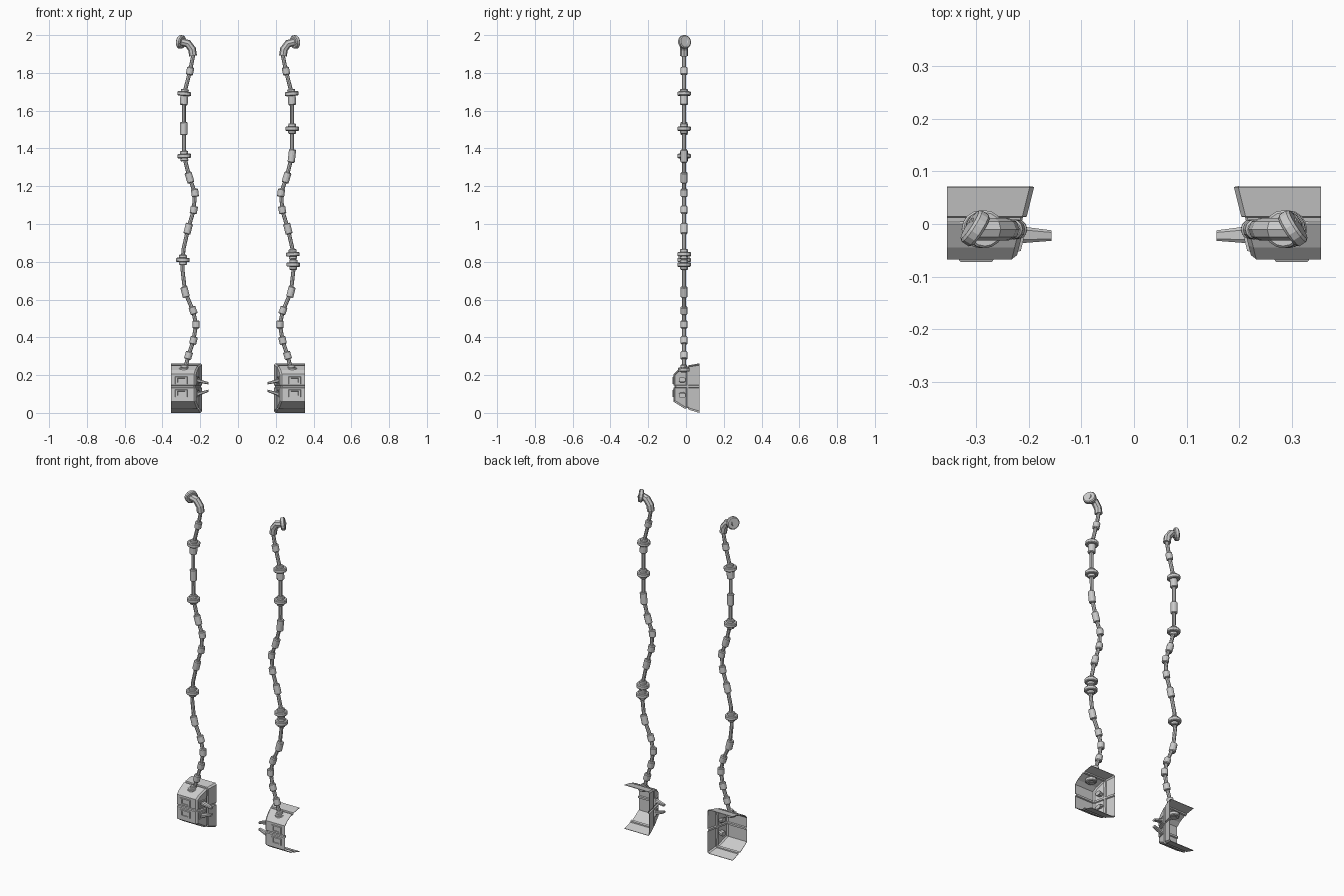
import bpy, bmesh
from math import pi
from mathutils import Vector

if "Cube" in bpy.data.objects:
    bpy.data.objects.remove(bpy.data.objects["Cube"])


def add_object(name, bm, mirror=False, thick=0):
    mesh = bpy.data.meshes.new(name)
    bm.to_mesh(mesh)
    bm.free()
    ob = bpy.data.objects.new(name, mesh)
    bpy.context.collection.objects.link(ob)
    if thick:
        m = ob.modifiers.new("thickness", 'SOLIDIFY')
        m.thickness, m.offset = thick, -1
    if mirror:
        ob.modifiers.new("other_side", 'MIRROR')
    return ob


def cylinder(bm, centre, axis, r, length, sides=12, bevel=0.004):
    """Bevelled cylinder along an axis, merged into bm."""
    t = bmesh.new()
    bmesh.ops.create_cone(t, cap_ends=True, segments=sides, radius1=r, radius2=r, depth=length)
    if bevel:
        rims = [e for e in t.edges if abs(e.verts[0].co.z - e.verts[1].co.z) < 1e-5]
        bmesh.ops.bevel(t, geom=rims, offset=bevel, segments=1, affect='EDGES')
    rot = Vector((0, 0, 1)).rotation_difference(Vector(axis).normalized())
    for v in t.verts:
        v.co = rot @ v.co + Vector(centre)
    tmp = bpy.data.meshes.new("tmp")
    t.to_mesh(tmp)
    t.free()
    bm.from_mesh(tmp)
    bpy.data.meshes.remove(tmp)


# armour box shell: open at the back and the outer side
PROFILE = [(.07, .262), (0, .25), (-.045, .226), (-.067, .205),
           (-.067, .06), (-.01, .024), (.07, 0)]


def inner_x(y):
    return .2075 - .25 * y


bm = bmesh.new()
outer = [bm.verts.new((.355, y, z)) for y, z in PROFILE]
inner = [bm.verts.new((inner_x(y), y, z)) for y, z in PROFILE]
for i in range(len(PROFILE) - 1):
    bm.faces.new((outer[i], outer[i + 1], inner[i + 1], inner[i]))
cap = bm.faces.new(inner)
bmesh.ops.recalc_face_normals(bm, faces=bm.faces)
cap.normal_update()
if cap.normal.x > 0:
    bmesh.ops.reverse_faces(bm, faces=bm.faces)
corner = [e for e in cap.edges if len(e.link_faces) == 2]
bmesh.ops.bevel(bm, geom=corner, offset=.008, segments=1, affect='EDGES')
# crossing grooves pressed into the shell
GROOVES = [((0, 0, 1), .14), ((0, 1, 0), .007)]
for no, d in GROOVES:
    for off in (-.007, -.004, .004, .007):
        bmesh.ops.bisect_plane(bm, geom=bm.verts[:] + bm.edges[:] + bm.faces[:],
                               plane_co=Vector(no) * (d + off), plane_no=no)
bm.normal_update()
moves = [(v, v.normal.copy()) for v in bm.verts
         if any(abs(v.co.dot(Vector(n)) - d) < .005 for n, d in GROOVES)]
for v, n in moves:
    n.x = 0 if v.co.x > .35 else n.x
    v.co -= n * .007
add_object("box_shell", bm, True, .003)


# window frames on the front and inner side
def frame(bm, centre, right, normal, w, h, depth):
    c, r, n, up = Vector(centre), Vector(right).normalized(), Vector(normal).normalized(), Vector((0, 0, 1))
    rings = []
    for k, out in ((1.12, 0), (1, depth), (.68, depth), (.62, .001)):
        rings.append([bm.verts.new(c + r * a * w * k / 2 + up * b * h * k / 2 + n * out)
                      for a, b in ((-1, -1), (1, -1), (1, 1), (-1, 1))])
    for a, b in zip(rings, rings[1:]):
        for i in range(4):
            j = (i + 1) % 4
            bm.faces.new((a[i], a[j], b[j], b[i]))
    bm.faces.new(rings[-1])


bm = bmesh.new()
for z in (.172, .103):
    frame(bm, (.30, -.067, z), (1, 0, 0), (0, -1, 0), .06, .036, .005)
    frame(bm, (inner_x(-.028) + .001, -.028, z), (.25, -1, 0), (-1, -.25, 0), .045, .036, .006)
add_object("window_frames", bm, True)

# tapered prongs on the inner side
bm = bmesh.new()
for z0, z1 in ((.176, .157), (.092, .117)):
    ends = []
    for x, y, z, hy, hz in ((.235, -.02, z0, .018, .012), (.157, -.022, z1, .010, .006)):
        ends.append([bm.verts.new((x, y + a * hy, z + b * hz))
                     for a, b in ((-1, -.5), (-.6, -1), (.6, -1), (1, -.5),
                                  (1, .5), (.6, 1), (-.6, 1), (-1, .5))])
    for i in range(8):
        j = (i + 1) % 8
        bm.faces.new((ends[0][i], ends[0][j], ends[1][j], ends[1][i]))
    bm.faces.new(ends[0])
    bm.faces.new(ends[1])
bmesh.ops.recalc_face_normals(bm, faces=bm.faces)
add_object("prongs", bm, True)

# cable socket on top of the box
bm = bmesh.new()
cylinder(bm, (.288, -.012, .229), (0, 0, 1), .031, .022)
cylinder(bm, (.284, -.012, .235), (0, 0, 1), .018, .04)
add_object("cable_socket", bm, True)

# cable path, (x, z)
PATH = [(.284, .22), (.262, .304), (.236, .384), (.222, .468), (.238, .542), (.28, .638),
        (.294, .76), (.289, .865), (.264, .975), (.234, 1.075), (.228, 1.165), (.257, 1.246),
        (.285, 1.357), (.287, 1.505), (.287, 1.68), (.254, 1.81), (.238, 1.89),
        (.243, 1.925), (.265, 1.955), (.31, 1.966)]
Y = -.01


def on_path(z, s):
    """Point and direction of the cable at height z."""
    for (x0, z0), (x1, z1) in zip(PATH, PATH[1:]):
        if z <= z1:
            break
    t = (z - z0) / (z1 - z0)
    p = Vector((s * (x0 + t * (x1 - x0)), Y, z))
    (xa, za), (xb, zb) = [min(PATH, key=lambda q, k=k: abs(q[1] - (z + k))) for k in (-.09, .09)]
    return p, Vector((s * (xb - xa), 0, zb - za))


def tube(name, pts, r, s):
    cu = bpy.data.curves.new(name, 'CURVE')
    cu.dimensions = '3D'
    cu.bevel_depth, cu.bevel_resolution, cu.use_fill_caps = r, 2, True
    sp = cu.splines.new('POLY')
    sp.points.add(len(pts) - 1)
    for q, (x, z) in zip(sp.points, pts):
        q.co = (s * x, Y, z, 1)
    sp.use_smooth = False
    bpy.context.collection.objects.link(bpy.data.objects.new(name, cu))


SHORT = [.304, .384, .468, .542, 1.075, 1.165, 1.81]
LONG = [.64, .975, 1.246]
SIDES = {-1: ("left", [1.505], [.81, 1.36, 1.69]),
         1: ("right", [1.36], [.785, .84, 1.505, 1.69])}
for s, (side, extra, collars) in SIDES.items():
    tube(side + "_cable", PATH, .0105, s)
    tube(side + "_elbow", PATH[-4:], .021, s)
    # sleeves
    bm = bmesh.new()
    for z in SHORT + LONG + extra:
        length = .042 if z in SHORT else .058
        p, d = on_path(z, s)
        cylinder(bm, p, d, .019, length + (.012 if z in extra else 0))
    add_object(side + "_sleeves", bm)
    # wide collars on a narrower sleeve
    bm = bmesh.new()
    for z in collars:
        p, d = on_path(z, s)
        d = Vector((d.x * .3, 0, d.z))
        cylinder(bm, p, d, .036, .023, 16)
        drop = -.018 if z > 1.6 else 0
        cylinder(bm, p + Vector((0, 0, drop)), d, .021, .085 if z > 1.6 else .055)
    add_object(side + "_collars", bm)
    # end plug, turned outward and back
    bm = bmesh.new()
    cylinder(bm, (s * .302, -.008, 1.964), (s * .84, .54, .15), .036, .025, 16, .005)
    add_object(side + "_end_plug", bm)
